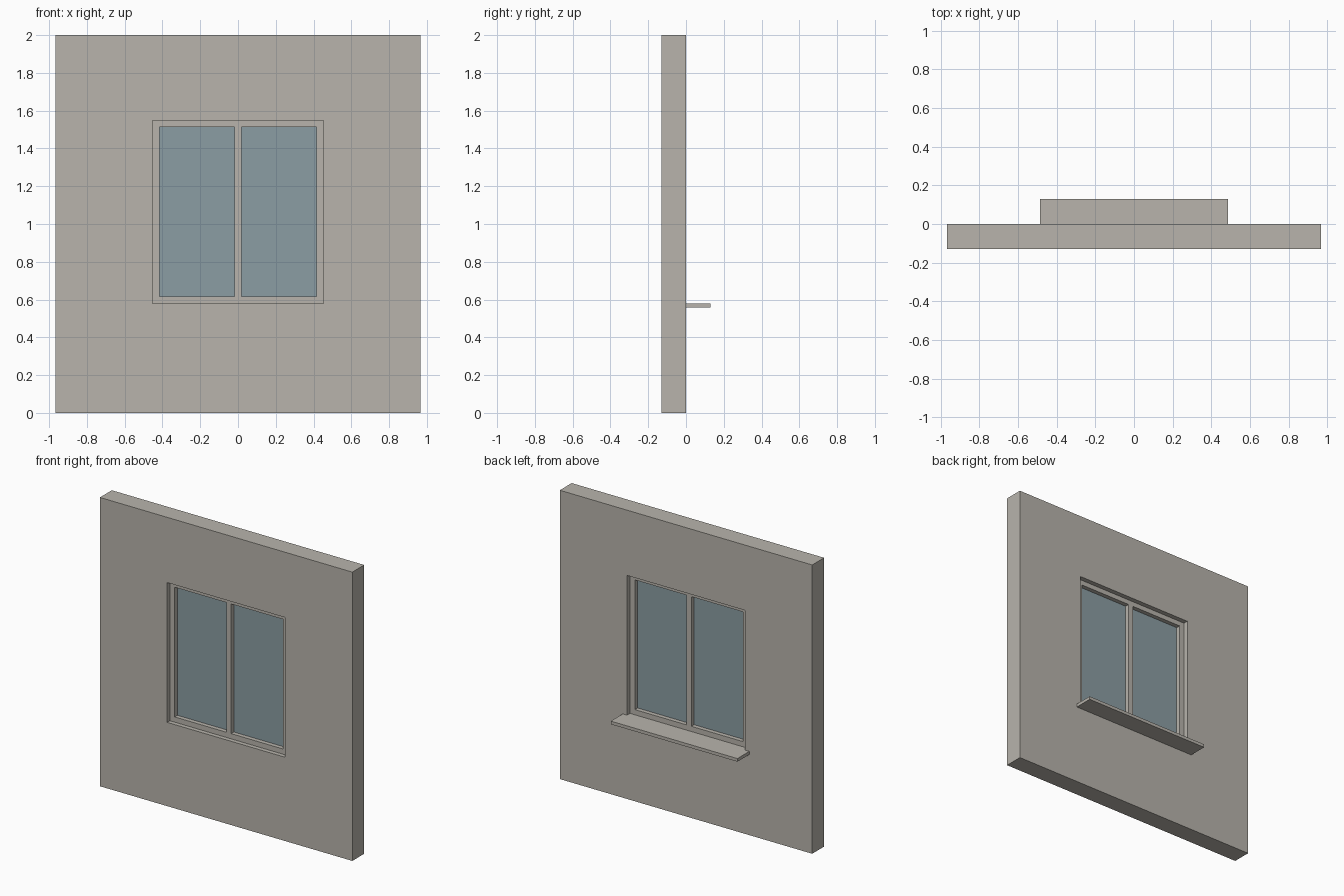
import bpy, bmesh

if "Cube" in bpy.data.objects:
    bpy.data.objects.remove(bpy.data.objects["Cube"])

def material(name, srgb):
    m = bpy.data.materials.new(name)
    lin = [(c / 255 / 12.92) if c / 255 <= 0.04045 else ((c / 255 + 0.055) / 1.055) ** 2.4 for c in srgb]
    m.diffuse_color = (*lin, 1)
    m.use_nodes = True
    m.node_tree.nodes["Principled BSDF"].inputs["Base Color"].default_value = m.diffuse_color
    return m

PLASTER = material("warm_grey", (184, 180, 172))
GLASS = material("blue_grey_glass", (139, 157, 163))

def panel(name, xs, zs, y0, y1, mat, holes=()):
    """Slab from y0 to y1 on a cell grid in x and z, leaving out the hole cells."""
    bm = bmesh.new()
    v = [[bm.verts.new((x, y0, z)) for z in zs] for x in xs]
    faces = [bm.faces.new((v[i][j], v[i + 1][j], v[i + 1][j + 1], v[i][j + 1]))
             for i in range(len(xs) - 1) for j in range(len(zs) - 1) if (i, j) not in holes]
    ext = bmesh.ops.extrude_face_region(bm, geom=faces, use_keep_orig=True)
    verts = [g for g in ext["geom"] if isinstance(g, bmesh.types.BMVert)]
    bmesh.ops.translate(bm, verts=verts, vec=(0, y1 - y0, 0))
    bmesh.ops.recalc_face_normals(bm, faces=bm.faces)
    me = bpy.data.meshes.new(name)
    bm.to_mesh(me)
    bm.free()
    me.materials.append(mat)
    ob = bpy.data.objects.new(name, me)
    bpy.context.collection.objects.link(ob)
    return ob

# Main sizes
WALL_X, OPEN_X, PANE_X, MULL_X = 0.967, 0.452, 0.415, 0.018
OPEN_Z, PANE_Z = (0.58, 1.548), (0.616, 1.514)
WALL_Y, FRAME_Y, GLASS_Y = (-0.13, 0.0), (-0.10, -0.033), (-0.07, -0.063)

# Wall with window opening
panel("wall", (-WALL_X, -OPEN_X, OPEN_X, WALL_X), (0, *OPEN_Z, 2), *WALL_Y, PLASTER, {(1, 1)})

# Window frame with centre mullion
panel("window_frame", (-OPEN_X, -PANE_X, -MULL_X, MULL_X, PANE_X, OPEN_X),
      (OPEN_Z[0], *PANE_Z, OPEN_Z[1]), *FRAME_Y, PLASTER, {(1, 1), (3, 1)})

# Glass panes
for side, x0, x1 in (("left", -PANE_X, -MULL_X), ("right", MULL_X, PANE_X)):
    panel("glass_pane_" + side, (x0, x1), PANE_Z, *GLASS_Y, GLASS)

# Window sill on the back face
panel("window_sill", (-0.485, 0.485), (0.558, 0.58), 0.0, 0.13, PLASTER)
